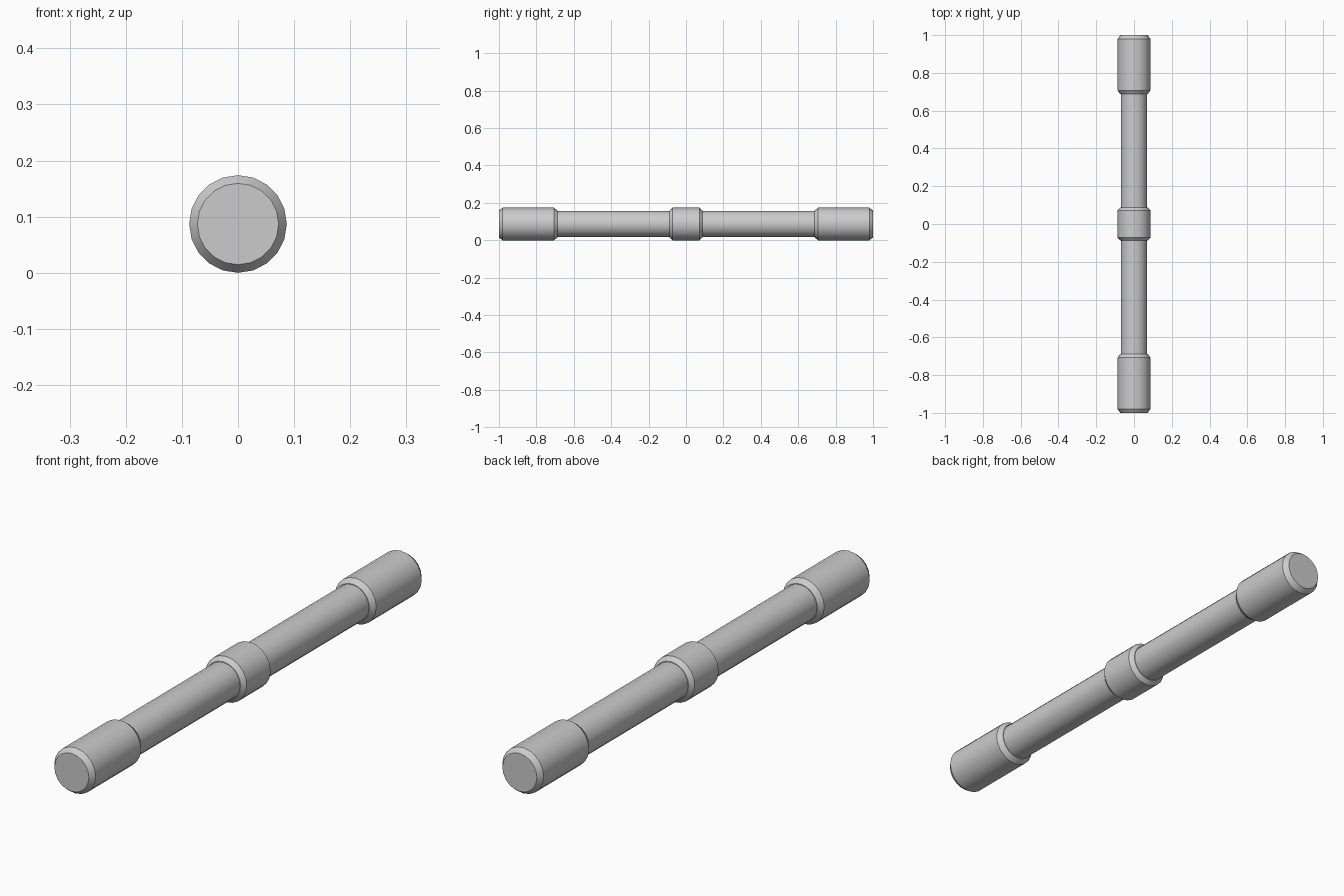
import bpy, bmesh, math

if "Cube" in bpy.data.objects:
    bpy.data.objects.remove(bpy.data.objects["Cube"])

SIDES = 20
RADIUS = 0.087      # collars and grips
RIM = 0.0725        # radius at the chamfered ends
SHAFT = 0.07        # thin bar


def turned(name, profile):
    """Lathe (y, radius) points around the long axis, with flat end caps."""
    bm = bmesh.new()
    rings = []
    for y, r in profile:
        ring = []
        for i in range(SIDES):
            a = 2 * math.pi * i / SIDES
            ring.append(bm.verts.new((r * math.sin(a), y, RADIUS + r * math.cos(a))))
        rings.append(ring)
    for a, b in zip(rings, rings[1:]):
        for i in range(SIDES):
            j = (i + 1) % SIDES
            bm.faces.new((a[i], a[j], b[j], b[i]))
    bm.faces.new(rings[0])
    bm.faces.new(rings[-1])
    bmesh.ops.recalc_face_normals(bm, faces=bm.faces)
    mesh = bpy.data.meshes.new(name)
    bm.to_mesh(mesh)
    bm.free()
    obj = bpy.data.objects.new(name, mesh)
    bpy.context.collection.objects.link(obj)
    bpy.ops.object.select_all(action='DESELECT')
    obj.select_set(True)
    bpy.context.view_layer.objects.active = obj
    bpy.ops.object.shade_smooth_by_angle(angle=math.radians(30))
    return obj


def chamfered(name, start, end, chamfer):
    """Cylinder along y with chamfered ends."""
    return turned(name, [(start, RIM), (start + chamfer, RADIUS),
                         (end - chamfer, RADIUS), (end, RIM)])


# Thin bar running between the end grips
turned("shaft", [(-0.70, SHAFT), (0.70, SHAFT)])

# Raised ring at the middle
chamfered("middle_collar", -0.088, 0.088, 0.016)

# Thick grips at both ends
chamfered("front_grip", -1.0, -0.687, 0.02)
chamfered("back_grip", 0.687, 1.0, 0.02)
